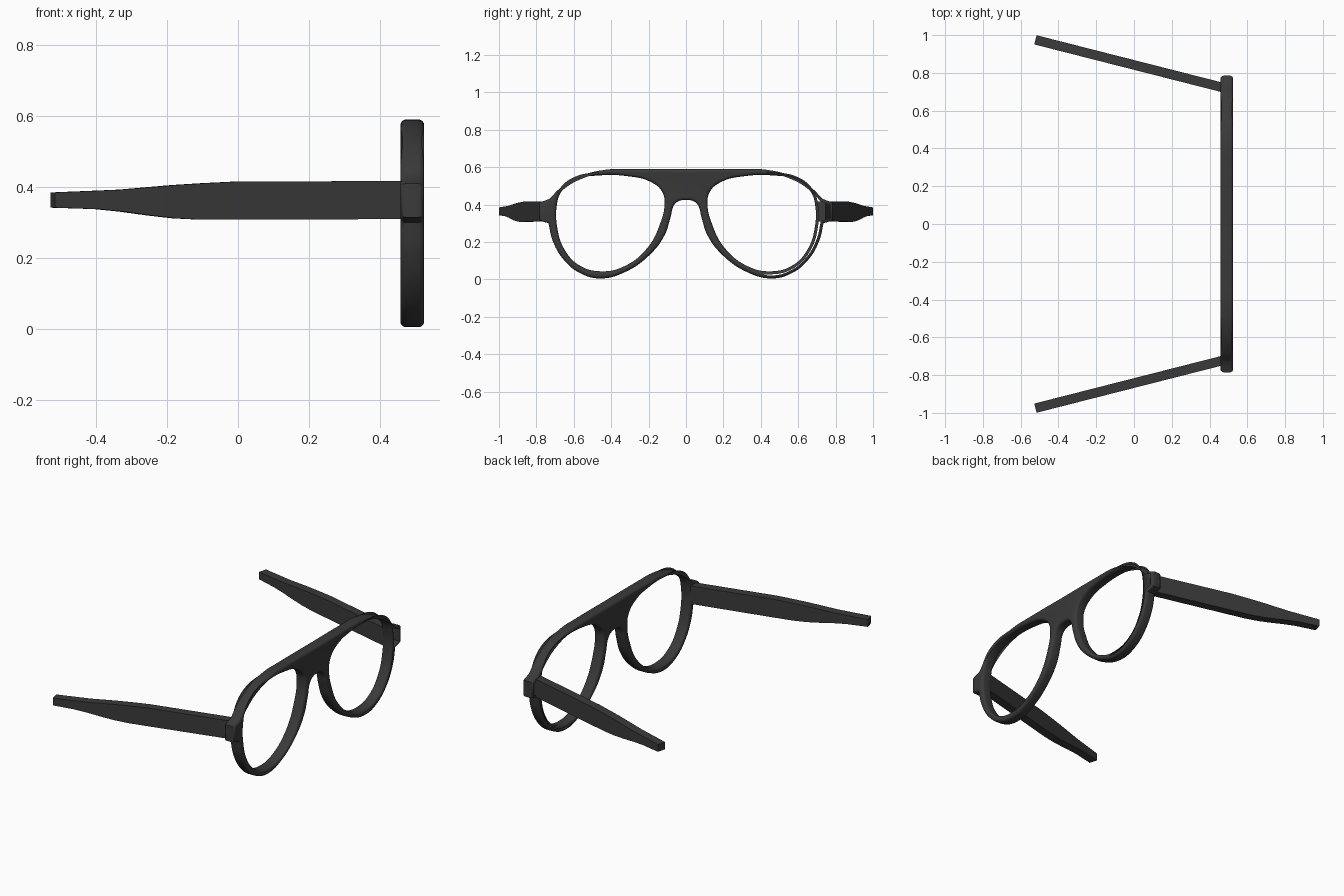
import bpy
import bmesh
from math import radians
from mathutils import Vector

cube = bpy.data.objects.get("Cube")
if cube:
    bpy.data.objects.remove(cube, do_unlink=True)

# Single dark plastic colour
plastic = bpy.data.materials.new("dark grey plastic")
plastic.use_nodes = True
colour = (0.042, 0.042, 0.042, 1)
plastic.diffuse_color = colour
plastic.node_tree.nodes["Principled BSDF"].inputs["Base Color"].default_value = colour


def select_only(obj):
    bpy.ops.object.select_all(action="DESELECT")
    obj.select_set(True)
    bpy.context.view_layer.objects.active = obj


def mirrored(points):
    return [(-y, z) for y, z in reversed(points)]


def add_loop(curve, points):
    """Closed smooth loop; the points at the hinge lugs keep straight corners."""
    spline = curve.splines.new("BEZIER")
    spline.bezier_points.add(len(points) - 1)
    spline.use_cyclic_u = True
    spline.resolution_u = 6
    for knot, (y, z) in zip(spline.bezier_points, points):
        knot.co = (y, z, 0)
        kind = "VECTOR" if abs(y) > 0.72 else "AUTO"
        knot.handle_left_type = knot.handle_right_type = kind


# Half of the rim outline, from the brow centre round to the nose bridge
outline = [(0, .59), (.3, .59), (.43, .586), (.57, .55), (.67, .49),
           (.73, .43), (.785, .41), (.785, .315), (.735, .3), (.714, .21),
           (.65, .1), (.56, .03), (.457, .005), (.33, .037), (.195, .13),
           (.115, .235), (.083, .33), (.062, .4), (.035, .42), (0, .424)]
# Lens opening on one side
opening = [(.69, .4), (.666, .47), (.596, .53), (.46, .556), (.3, .55),
           (.195, .524), (.128, .47), (.115, .4), (.136, .305), (.205, .17),
           (.33, .07), (.457, .043), (.57, .075), (.65, .16), (.689, .28)]

# Front frame: filled curve with rounded edges, turned upright
rounding = 0.016
curve = bpy.data.curves.new("front_frame", "CURVE")
curve.dimensions = "2D"
curve.fill_mode = "BOTH"
curve.bevel_depth = rounding
curve.bevel_resolution = 3
curve.offset = -rounding
curve.extrude = 0.0335 - rounding
add_loop(curve, outline + mirrored(outline[1:-1]))
add_loop(curve, opening)
add_loop(curve, mirrored(opening))
frame = bpy.data.objects.new("front_frame", curve)
bpy.context.collection.objects.link(frame)
frame.rotation_euler = (radians(90), 0, radians(90))
frame.location.x = 0.4915
select_only(frame)
bpy.ops.object.convert(target="MESH")
frame = bpy.context.view_layer.objects.active
bpy.ops.object.transform_apply(location=True, rotation=True, scale=True)

bm = bmesh.new()
bm.from_mesh(frame.data)
bmesh.ops.remove_doubles(bm, verts=bm.verts, dist=0.0002)
bmesh.ops.recalc_face_normals(bm, faces=bm.faces)
bm.to_mesh(frame.data)
bm.free()
frame.data.materials.clear()
frame.data.materials.append(plastic)
select_only(frame)
bpy.ops.object.shade_smooth_by_angle(angle=radians(40))

# Temple arms: stations of (x, bottom, top) along a splayed straight bar
stations = [(.475, .31, .417), (0, .308, .416), (-.1, .308, .411),
            (-.18, .312, .406), (-.25, .32, .4), (-.33, .331, .393),
            (-.4, .338, .39), (-.522, .342, .385)]
hinge, tip = Vector((.46, .725, 0)), Vector((-.522, .975, 0))
along = (tip - hinge).normalized()
across = Vector((along.y, -along.x, 0)) * 0.025


def temple_arm(name, side):
    bm = bmesh.new()
    rings = []
    for x, low, high in stations:
        centre = hinge + along * ((x - hinge.x) / along.x)
        ring = []
        for sign, z in ((-1, low), (1, low), (1, high), (-1, high)):
            p = centre + across * sign
            ring.append(bm.verts.new((p.x, p.y * side, z)))
        rings.append(ring)
    for a, b in zip(rings, rings[1:]):
        for i in range(4):
            j = (i + 1) % 4
            bm.faces.new((a[i], a[j], b[j], b[i]))
    bm.faces.new(rings[0])
    bm.faces.new(rings[-1])
    bmesh.ops.recalc_face_normals(bm, faces=bm.faces)
    mesh = bpy.data.meshes.new(name)
    bm.to_mesh(mesh)
    bm.free()
    mesh.materials.append(plastic)
    arm = bpy.data.objects.new(name, mesh)
    bpy.context.collection.objects.link(arm)
    select_only(arm)
    bpy.ops.object.shade_smooth_by_angle(angle=radians(30))


temple_arm("temple_arm_back", 1)
temple_arm("temple_arm_front", -1)
